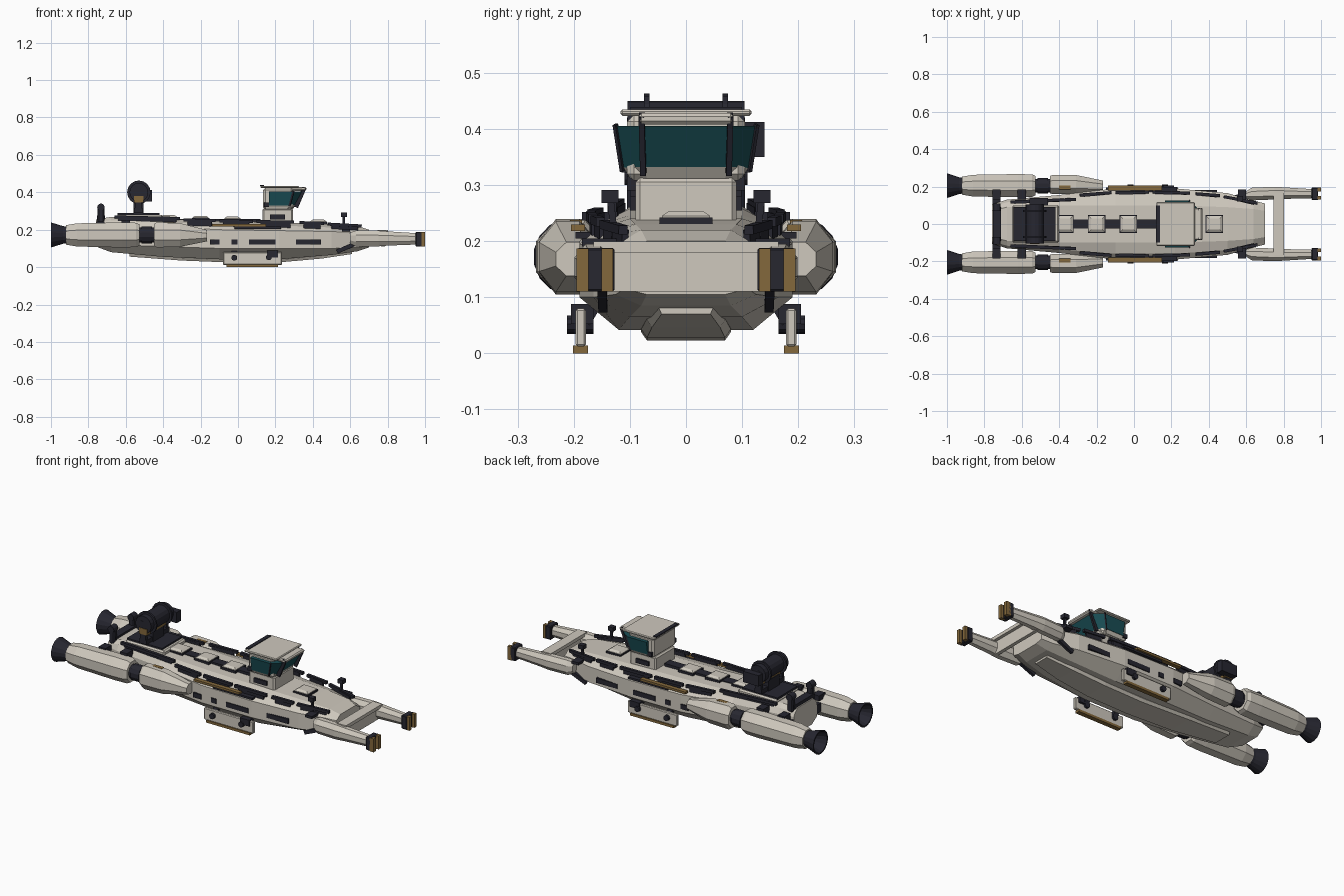
import bpy, bmesh, math
from mathutils import Vector

if "Cube" in bpy.data.objects:
    bpy.data.objects.remove(bpy.data.objects["Cube"])


def mat(name, col):
    m = bpy.data.materials.new(name)
    m.diffuse_color = (*col, 1)
    m.use_nodes = True
    m.node_tree.nodes["Principled BSDF"].inputs["Base Color"].default_value = m.diffuse_color
    return m


CREAM = mat("cream_hull", (0.62, 0.58, 0.51))
DARK = mat("dark_metal", (0.02, 0.02, 0.03))
TEAL = mat("teal_glass", (0.01, 0.075, 0.09))
BROWN = mat("bronze", (0.23, 0.14, 0.045))


def finish(name, bm, m, mirror=False):
    bmesh.ops.recalc_face_normals(bm, faces=bm.faces)
    me = bpy.data.meshes.new(name)
    bm.to_mesh(me)
    bm.free()
    me.materials.append(m)
    ob = bpy.data.objects.new(name, me)
    bpy.context.collection.objects.link(ob)
    if mirror:
        mod = ob.modifiers.new("mirror", 'MIRROR')
        mod.use_axis = (False, True, False)
        mod.use_clip = False
        mod.use_mirror_merge = False
    return ob


def loft(name, rings, m, mirror=False):
    """Skin a list of equal-length point rings and cap both ends."""
    bm = bmesh.new()
    vs = [[bm.verts.new(p) for p in r] for r in rings]
    n = len(vs[0])
    for a, b in zip(vs, vs[1:]):
        for i in range(n):
            bm.faces.new((a[i], a[(i + 1) % n], b[(i + 1) % n], b[i]))
    bm.faces.new(vs[0])
    bm.faces.new(vs[-1])
    return finish(name, bm, m, mirror)


def box(name, x, y, z, m, mirror=False, bev=0.0):
    bm = bmesh.new()
    bmesh.ops.create_cube(bm, size=1)
    for v in bm.verts:
        v.co = [(a + b) / 2 + c * (b - a) for (a, b), c in zip((x, y, z), v.co)]
    if bev:
        bmesh.ops.bevel(bm, geom=bm.edges[:], offset=bev, segments=1, affect='EDGES')
    return finish(name, bm, m, mirror)


def bar(name, p, q, w, h, m, mirror=False):
    """Rectangular bar from p to q, w wide and h high."""
    p, q = Vector(p), Vector(q)
    d = (q - p).normalized()
    side = d.cross(Vector((0, 0, 1)))
    side = side.normalized() if side.length > 0.01 else Vector((0, 1, 0))
    up = side.cross(d)
    corners = [(-1, -1), (1, -1), (1, 1), (-1, 1)]
    return loft(name, [[c + side * a * w / 2 + up * b * h / 2 for a, b in corners]
                       for c in (p, q)], m, mirror)


def turned(name, stations, n, m, mirror=False):
    """Loft along x; stations are (x, y, z, half width, half height)."""
    k = 1 / math.cos(math.pi / n)
    ang = [(i + 0.5) * 2 * math.pi / n for i in range(n)]
    return loft(name, [[(x, y + ry * k * math.cos(a), z + rz * k * math.sin(a)) for a in ang]
                       for x, y, z, ry, rz in stations], m, mirror)


def drum(name, x, z, r, y0, y1, m, n=16, mirror=False):
    """Cylinder lying along y."""
    ang = [i * 2 * math.pi / n for i in range(n)]
    return loft(name, [[(x + r * math.cos(a), y, z + r * math.sin(a)) for a in ang]
                       for y in (y0, y1)], m, mirror)


def section(x, half):
    return [(x, y, z) for y, z in half] + [(x, -y, z) for y, z in reversed(half)]


# Main hull: x, top z, deck half width, beam, shoulder z, chine z, bottom half width, bottom z
hull = [(-0.76, .255, .07, .105, .215, .14, .06, .11),
        (-0.68, .268, .09, .130, .220, .12, .08, .080),
        (-0.40, .258, .10, .155, .215, .11, .10, .055),
        (-0.10, .246, .10, .190, .200, .10, .12, .042),
        (0.22, .240, .10, .190, .195, .10, .12, .042),
        (0.50, .230, .09, .165, .190, .10, .10, .065),
        (0.64, .220, .08, .125, .185, .105, .08, .085),
        (0.70, .200, .07, .110, .180, .115, .07, .105)]
loft("hull", [section(x, [(wd, zt), (wd + (w - wd) * .65, zt - .018), (w, zs), (w, zl), (wb, zb)])
              for x, zt, wd, w, zs, zl, wb, zb in hull], CREAM)

# Keel fairing
loft("keel", [section(x, [(w * .8, .12), (w, zb + .015), (w * .87, zb)])
              for x, w, zb in [(-.58, .06, .056), (-.3, .08, .035), (0, .08, .023),
                               (.25, .08, .028), (.45, .07, .046), (.61, .05, .07)]], CREAM)

# Edge rails along the deck
for i, (x0, x1, y0, y1, z0, z1) in enumerate([
        (-.66, -.31, .118, .132, .268, .260), (-.29, -.12, .155, .168, .252, .248),
        (-.10, .08, .168, .170, .247, .244), (.10, .30, .170, .166, .244, .240),
        (.33, .46, .162, .152, .238, .234), (.48, .66, .146, .112, .230, .220)]):
    bar(f"deck_rail_{i}", (x0, y0, z0), (x1, y1, z1), .016, .016, DARK, True)
    bar(f"rail_foot_{i}", (x0 + .02, y0 - .004, z0 - .015), (x1 - .02, y1 - .004, z1 - .015),
        .012, .03, DARK, True)

# Bronze side stripe and its dark backing
box("side_stripe", (-.14, .15), (.18, .205), (.218, .230), BROWN, True)
box("stripe_backing", (-.02, .23), (.17, .197), (.205, .216), DARK, True)

# Side portholes
for i, (x0, x1) in enumerate([(-.15, -.10), (-.035, -.003), (.06, .20), (.31, .445)]):
    bow = .19 if x1 < .25 else .178
    box(f"side_window_{i}", (x0, x1), (.14, bow + .005), (.12, .147), DARK, True)

# Deck strip and hatches
box("deck_strip", (-.34, .12), (-.025, .025), (.23, .258), DARK)
for i, (x, z) in enumerate([(-.37, .262), (-.20, .258), (-.03, .254), (.43, .238)]):
    box(f"hatch_frame_{i}", (x - .047, x + .047), (-.047, .047), (z - .03, z + .004), DARK)
    loft(f"hatch_{i}", [[(x + a * r, b * r, z + h) for a, b in [(-1, -1), (1, -1), (1, 1), (-1, 1)]]
                        for r, h in ((.043, 0), (.043, .007), (.03, .016))], CREAM)

# Bridge tower
box("bridge_base", (.13, .295), (-.09, .09), (.22, .313), CREAM, bev=.008)
box("bridge_cabin", (.135, .295), (-.105, .105), (.308, .425), CREAM, bev=.012)


def pane_ring(xb, xs, xf, y, yf, z):
    return [(xb, y, z), (xs, y, z), (xf, yf, z), (xf, -yf, z), (xs, -y, z), (xb, -y, z)]


loft("bridge_glass", [pane_ring(.165, .275, .307, .113, .075, .330),
                      pane_ring(.165, .295, .348, .125, .078, .405)], TEAL)
loft("bridge_sill", [pane_ring(.15, .265, .295, .10, .07, .312),
                     pane_ring(.15, .277, .309, .112, .076, .332)], CREAM)
bar("window_post", (.31, .076, .32), (.355, .079, .425), .010, .022, DARK, True)
bar("side_post", (.275, .113, .325), (.297, .126, .408), .006, .010, DARK, True)
box("visor", (.28, .365), (-.085, .085), (.408, .428), CREAM, bev=.006)
box("bridge_roof", (.12, .325), (-.117, .117), (.423, .435), CREAM, bev=.004)
box("roof_edge", (.118, .14), (-.10, .10), (.433, .439), DARK)
box("cabin_vent", (.14, .165), (.085, .115), (.322, .345), DARK, True)
box("bridge_side_box", (.17, .25), (.08, .10), (.255, .28), DARK, True)

# Rear sensor turret
box("turret_skirt", (-.645, -.42), (-.09, .09), (.25, .288), DARK)
box("turret_platform", (-.65, -.40), (-.10, .10), (.25, .279), CREAM, bev=.008)
box("turret_pedestal", (-.56, -.505), (-.05, .05), (.28, .35), DARK)
box("turret_yoke", (-.55, -.515), (.085, .105), (.30, .42), DARK, True)
box("turret_yoke_base", (-.555, -.51), (-.105, .105), (.29, .315), DARK)
box("turret_band", (-.556, -.504), (-.108, .108), (.345, .380), BROWN)
drum("turret_drum", -.53, .40, .05, -.104, .104, DARK)
drum("turret_flange", -.53, .40, .063, .065, .075, DARK, mirror=True)
box("turret_sensor", (-.56, -.46), (.10, .14), (.35, .412), DARK)

# Stern posts and tie bar
box("stern_post", (-.75, -.715), (.075, .105), (.235, .325), DARK, True, .006)
drum("stern_post_cap", -.733, .32, .02, .07, .11, DARK, 12, True)
box("stern_tie", (-.755, -.71), (-.09, .09), (.25, .275), DARK)

# Engines: nozzle, rear nacelle, neck, fore nacelle
E, Z = .205, .172
turned("engine_nozzle", [(-.90, E, Z, .040, .042), (-.935, E, Z, .045, .047), (-1, E, Z, .066, .067),
                         (-1, E, Z, .058, .059), (-.94, E, Z, .036, .036)], 16, DARK, True)
turned("rear_nacelle", [(-.92, E, Z, .048, .052), (-.86, E, Z, .058, .062), (-.62, E, Z, .062, .067),
                        (-.545, E, Z, .060, .065), (-.527, E, Z, .052, .057)], 8, CREAM, True)
turned("engine_neck", [(-.54, E, Z, .036, .040), (-.43, E, Z, .036, .040)], 12, DARK, True)
turned("neck_collar", [(-.515, E, Z, .042, .045), (-.46, E, Z, .042, .045)], 12, DARK, True)
turned("fore_nacelle", [(-.45, .211, Z, .046, .058), (-.435, .211, Z, .051, .067),
                        (-.31, .211, Z, .051, .063), (-.165, .200, .168, .032, .030)], 8, CREAM, True)
for i, x in enumerate((-.735, -.60)):
    box(f"engine_pylon_{i}", (x - .022, x + .022), (.06, .17), (.15, .20), DARK, True)
    box(f"pylon_clamp_{i}", (x - .022, x + .022), (.13, .185), (.215, .252 if i else .245), DARK, True)
box("fore_pylon", (-.36, -.24), (.12, .18), (.14, .2), DARK, True)
box("nacelle_mark", (-.40, -.34), (.185, .207), (.226, .238), BROWN, True)

# Bow prongs with clamp tips and cross beam
turned("prong", [(.60, .155, .155, .020, .030), (.63, .160, .153, .034, .042),
                 (.75, .165, .153, .034, .042), (.80, .165, .153, .031, .038),
                 (.96, .162, .151, .024, .030)], 8, CREAM, True)
box("prong_tip", (.95, .985), (.127, .195), (.110, .188), DARK, True, .004)
for i, y in enumerate((.130, .174)):
    box(f"prong_pad_{i}", (.972, 1.0), (y, y + .021), (.110, .187), BROWN, True)
box("cross_beam_top", (.745, .803), (-.165, .165), (.180, .199), CREAM)
box("cross_beam_web", (.765, .785), (-.165, .165), (.110, .185), CREAM)

# Bow masts and lower struts
bar("mast", (.566, .125, .19), (.566, .136, .285), .012, .012, DARK, True)
box("mast_head", (.55, .582), (.12, .151), (.268, .291), DARK, True)
box("mast_arm", (.555, .60), (.11, .185), (.190, .205), DARK, True)
bar("bow_strut", (.53, .148, .083), (.62, .150, .122), .016, .022, DARK, True)

# Side skids
box("skid_panel", (-.08, .235), (.178, .197), (.012, .080), CREAM, True, .004)
box("skid_runner", (-.062, .215), (.175, .201), (0, .014), BROWN, True)
drum("skid_wheel", -.02, .05, .016, .165, .212, DARK, 10, True)
drum("skid_roller", .165, .052, .016, .165, .212, DARK, 10, True)
box("skid_box", (.155, .215), (.165, .205), (.052, .088), DARK, True)
for i, x in enumerate((-.02, .17)):
    bar(f"skid_strut_{i}", (x, .150, .105), (x, .180, .055), .03, .02, DARK, True)
